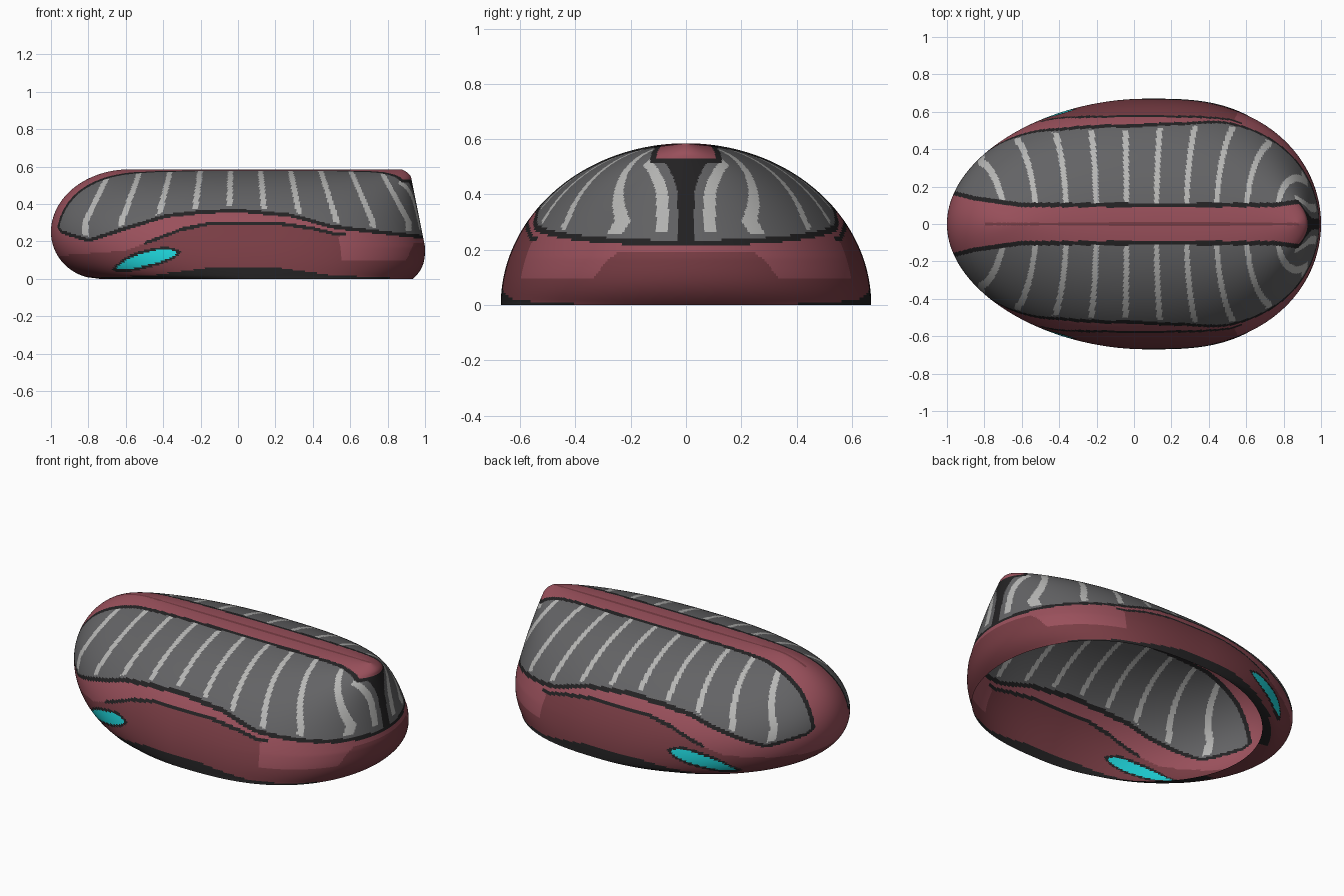
import bpy, bmesh, math

cube = bpy.data.objects.get("Cube")
if cube:
    bpy.data.objects.remove(cube)

HEIGHT, HALF_WIDTH = 0.585, 0.67
ROWS, AROUND = 104, 600


def material(name, r, g, b):
    m = bpy.data.materials.new(name)
    m.use_nodes = True
    m.diffuse_color = (r, g, b, 1)
    m.node_tree.nodes["Principled BSDF"].inputs["Base Color"].default_value = (r, g, b, 1)
    return m


MATERIALS = [
    material("light red", 0.32, 0.08, 0.105),
    material("dark red", 0.19, 0.046, 0.058),
    material("dark grey", 0.125, 0.125, 0.13),
    material("pale grey", 0.47, 0.47, 0.46),
    material("black trim", 0.017, 0.016, 0.017),
    material("cyan", 0.013, 0.64, 0.68),
]
RED, DARK_RED, GREY, PALE, BLACK, CYAN = range(6)


def along(points, x):
    """Smoothly eased lookup through a few (x, value) points."""
    if x <= points[0][0]:
        return points[0][1]
    for (x0, v0), (x1, v1) in zip(points, points[1:]):
        if x <= x1:
            return v0 + (v1 - v0) * (x - x0) / (x1 - x0)
    return points[-1][1]


# Lower edge of the ribbed canopy, top of the dark side panel, top of the black sill
CANOPY_EDGE = [(-1, .33), (-.94, .26), (-.8, .215), (-.6, .28), (-.39, .345), (-.2, .367),
               (0, .375), (.28, .35), (.5, .29), (.6, .277), (.98, .235)]
PANEL_TOP = [(-1, .12), (-.6, .15), (-.47, .2), (-.3, .265), (-.15, .295), (.22, .295),
             (.4, .27), (.54, .235), (.55, .1), (.9, .1), (.94, .19)]
SILL_TOP = [(-.8, 0), (-.45, .02), (-.12, .065), (.18, .065), (.5, .02), (.9, 0)]
RIDGE_WIDTH = [(-.97, .155), (-.85, .125), (-.6, .09), (.75, .09), (.9, .11)]


def nose_x(z):
    if z > 0.25:
        return -0.58 - 0.42 * math.sqrt(max(0, 1 - ((z - 0.25) / (HEIGHT - 0.25)) ** 2))
    return -0.74 - 0.26 * math.sqrt(max(0, 1 - ((0.25 - z) / 0.25) ** 2))


def tail_x(z):
    x = 1 - 0.2 * max(0, z - 0.17)
    x -= 0.065 * (max(0, 0.17 - z) / 0.17) ** 3
    return x - 0.04 * (max(0, z - 0.54) / 0.045) ** 2


def lamp_distance(x, z):
    """Height above or below the lamp outline, negative when inside."""
    t = (x + 0.655) / 0.335
    if not -0.06 < t < 1.06:
        return 1
    middle = 0.055 + 0.125 * t - 0.04 * t * t
    return abs(z - middle) - 0.034 * (1 - abs(2 * t - 1) ** 3)


def lower_colour(x, y, z, edge):
    lamp = lamp_distance(x, z)
    if lamp < 0 and -0.655 < x < -0.32:
        return CYAN
    if lamp < 0.015 or z < along(SILL_TOP, x):
        return BLACK
    top = along(PANEL_TOP, x)
    if -0.5 < x < 0.58:
        line = along(PANEL_TOP, min(x, 0.53))
        if abs(z - line) < 0.009:
            return BLACK
    return DARK_RED if z < top else RED


def tail_colour(y, z):
    flare = max(0, z - 0.38) / 0.14
    if y < 0.03 + 0.05 * flare ** 2 or z > 0.515 and y < 0.13:
        return BLACK
    if abs(y - 0.085 - 0.06 * flare ** 2) < 0.022 and z > 0.265:
        return PALE
    return None


def colour(x, y, z):
    y = abs(y)
    edge = along(CANOPY_EDGE, x)
    if z < edge - 0.02:
        return lower_colour(x, y, z, edge)
    # Centre ridge with its dark outline
    if x < 0.8 or z > 0.53:
        width = along(RIDGE_WIDTH, x)
        if y < width:
            return DARK_RED if y < 0.007 and -0.8 < x < 0.88 else RED
        if y < width + 0.024:
            return BLACK
    if z < edge:
        return BLACK
    if x > 0.86 and z <= 0.53:
        tail = tail_colour(y, z)
        if tail is not None:
            return tail
    # Ribs fan out towards both ends
    fan = 1 + 0.2 * min(1, (HEIGHT - z) / 0.28)
    rib = (x / fan + 0.04) / 0.16
    on_rib = abs(rib - round(rib)) * 0.16 < 0.0135
    return PALE if on_rib and z > edge + 0.012 else GREY


# Shell: stacked plan outlines that close to a line along the top
bm = bmesh.new()
rings = []
for row in range(ROWS + 1):
    angle = 0.5 * math.pi * row / ROWS
    z = HEIGHT * math.sin(angle)
    width = HALF_WIDTH * math.cos(angle)
    x0, x1 = nose_x(z), tail_x(z)
    ring = []
    for i in range(AROUND):
        phi = 2 * math.pi * i / AROUND
        s = math.cos(phi)
        power = 2.8 if s > 0 else 2
        y = width * math.sqrt(max(0, 1 - abs(s) ** power))
        ring.append(bm.verts.new(((x0 + x1) / 2 + s * (x1 - x0) / 2,
                                  math.copysign(y, math.sin(phi)), z)))
    rings.append(ring)
for low, high in zip(rings, rings[1:]):
    for i in range(AROUND):
        j = (i + 1) % AROUND
        bm.faces.new((low[i], low[j], high[j], high[i]))
bmesh.ops.remove_doubles(bm, verts=rings[-1], dist=0.00002)

# Painted zones
for face in bm.faces:
    face.material_index = colour(*face.calc_center_median())
    face.smooth = True

mesh = bpy.data.meshes.new("shell")
bm.to_mesh(mesh)
bm.free()
for m in MATERIALS:
    mesh.materials.append(m)
shell = bpy.data.objects.new("shell", mesh)
bpy.context.collection.objects.link(shell)
